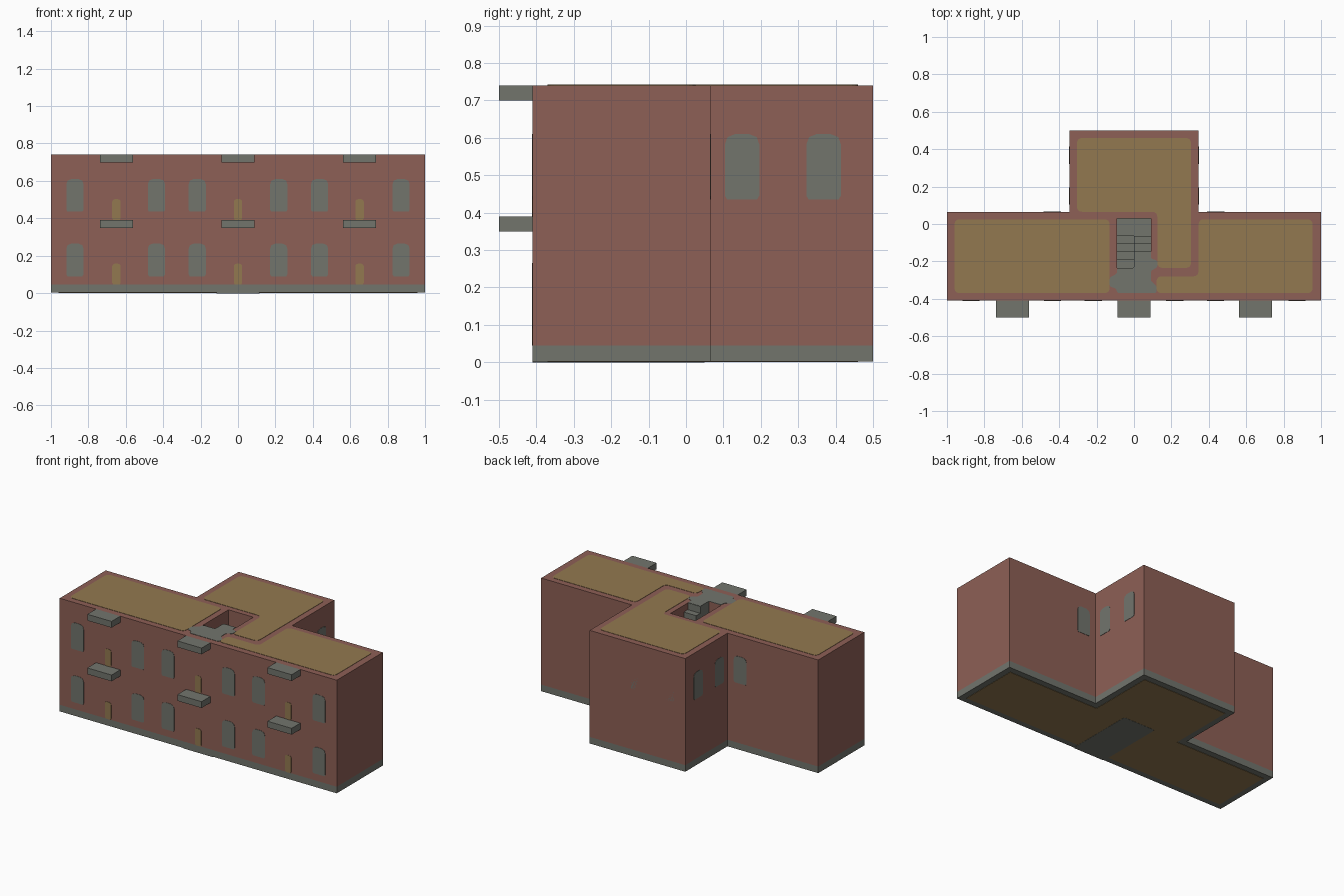
import bpy, bmesh, math
from mathutils import Matrix, Vector

if "Cube" in bpy.data.objects:
    bpy.data.objects.remove(bpy.data.objects["Cube"])


def material(name, rgb):
    m = bpy.data.materials.new(name)
    m.diffuse_color = (*rgb, 1)
    m.use_nodes = True
    m.node_tree.nodes["Principled BSDF"].inputs["Base Color"].default_value = m.diffuse_color
    return m


BRICK = material("brick_red", (0.27, 0.115, 0.092))
STONE = material("stone_grey", (0.168, 0.176, 0.152))
OCHRE = material("ochre", (0.29, 0.19, 0.08))


def prism(name, pts, z0, z1, mat, matrix=Matrix()):
    """Extrude a flat outline between two heights."""
    bm = bmesh.new()
    face = bm.faces.new([bm.verts.new((x, y, z0)) for x, y in pts])
    ext = bmesh.ops.extrude_face_region(bm, geom=[face])
    bmesh.ops.translate(bm, vec=(0, 0, z1 - z0),
                        verts=[v for v in ext["geom"] if isinstance(v, bmesh.types.BMVert)])
    bmesh.ops.recalc_face_normals(bm, faces=bm.faces[:])
    bm.transform(matrix)
    mesh = bpy.data.meshes.new(name)
    bm.to_mesh(mesh)
    bm.free()
    mesh.materials.append(mat)
    ob = bpy.data.objects.new(name, mesh)
    bpy.context.collection.objects.link(ob)
    return ob


def rect(x0, x1, y0, y1):
    return [(x0, y0), (x1, y0), (x1, y1), (x0, y1)]


def rounded(pts, r, steps=4):
    """Round each corner of an outline with a short curve."""
    out = []
    for i, p in enumerate(pts):
        p = Vector(p)
        a, b = Vector(pts[i - 1]), Vector(pts[(i + 1) % len(pts)])
        a = p + (a - p).normalized() * min(r, (a - p).length * 0.49)
        b = p + (b - p).normalized() * min(r, (b - p).length * 0.49)
        for k in range(steps + 1):
            t = k / steps
            out.append(tuple(a * (1 - t) ** 2 + p * 2 * t * (1 - t) + b * t * t))
    return out


def tee(inset):
    """T-shaped floor plan: long front range and a rear wing."""
    i = inset
    half = [(1 - i, -0.41 + i), (1 - i, 0.065 - i), (0.345 - i, 0.065 - i), (0.345 - i, 0.5 - i)]
    return half + [(-x, y) for x, y in reversed(half)]


TOP, FLOOR, BASE = 0.74, 0.39, 0.045

# Walls with an open stairwell
walls = prism("walls", tee(0), BASE, TOP, BRICK)
cutter = prism("stairwell_cutter", rect(-0.09, 0.09, -0.235, 0.03), FLOOR, 0.9, BRICK)
mod = walls.modifiers.new("stairwell", "BOOLEAN")
mod.operation, mod.solver, mod.object = "DIFFERENCE", "EXACT", cutter
bpy.context.view_layer.objects.active = walls
walls.select_set(True)
bpy.ops.object.modifier_apply(modifier=mod.name)
bpy.data.objects.remove(cutter)

# Plinth and painted underside
prism("plinth", tee(0), 0.002, BASE, STONE)
prism("underside_floor", tee(0.04), 0, 0.004, OCHRE)
prism("underside_stair_floor", rounded(rect(-0.115, 0.115, -0.41, 0.05), 0.015), -0.001, 0.004, STONE)

# Switchback stair: right flight from the top, landing, left flight down
rise, run = (TOP - FLOOR) / 8, 0.0427
prism("stair_top", rect(0, 0.09, -0.235, -0.147), FLOOR, TOP, STONE)
for k in range(2):
    y = -0.147 + k * 0.0415
    prism("right_step", rect(0, 0.09, y, y + 0.0415), FLOOR, TOP - (k + 1) * rise, STONE)
prism("stair_landing", rect(-0.09, 0.09, -0.064, 0.03), FLOOR, TOP - 3 * rise, STONE)
for k in range(4):
    y = -0.064 - k * run
    prism("left_step", rect(-0.09, 0, y - run, y), FLOOR, TOP - (k + 4) * rise, STONE)

# Painted roof areas
Z0, Z1 = TOP - 0.002, TOP + 0.002
prism("left_roof", rounded(rect(-0.96, -0.13, -0.37, 0.025), 0.03), Z0, Z1, OCHRE)
prism("right_roof", rounded([(0.12, -0.37), (0.955, -0.37), (0.955, 0.025), (0.345, 0.025),
                             (0.345, -0.28), (0.12, -0.28)], 0.03), Z0, Z1, OCHRE)
prism("wing_roof", rounded([(-0.305, 0.065), (0.125, 0.065), (0.125, -0.235), (0.305, -0.235),
                            (0.305, 0.46), (-0.305, 0.46)], 0.03), Z0, Z1, OCHRE)
prism("roof_landing", rounded([(-0.09, -0.235), (0, -0.235), (0, -0.149), (0.09, -0.149),
                               (0.09, -0.185), (0.125, -0.195), (0.125, -0.232), (0.09, -0.25),
                               (0.09, -0.305), (0.12, -0.33), (0.12, -0.37), (-0.09, -0.37),
                               (-0.095, -0.345), (-0.13, -0.335), (-0.13, -0.285),
                               (-0.09, -0.265)], 0.012), Z0, Z1, STONE)


def wall_plate(name, x, y, z0, z1, width, angle, mat):
    """Thin opening plate with a softly arched top, set on a wall."""
    w, c = width / 2, width * 0.3
    pts = [(-w + 0.006, z0), (w - 0.006, z0), (w, z0 + 0.01), (w, z1 - c), (w - c * 0.25, z1 - c * 0.3),
           (w - c, z1), (c - w, z1), (c * 0.25 - w, z1 - c * 0.3), (-w, z1 - c), (-w, z0 + 0.01)]
    m = Matrix.Translation((x, y, 0)) @ Matrix.Rotation(math.radians(angle), 4, "Z") \
        @ Matrix.Rotation(math.pi / 2, 4, "X")
    prism(name, pts, -0.002, 0.002, mat, m)


# Front windows, doors and balconies on both storeys
for floor in (BASE, FLOOR):
    for x in (0.872, 0.436, 0.218):
        for s in (-1, 1):
            wall_plate("front_window", s * x, -0.41, floor + 0.045, floor + 0.22, 0.092, 0, STONE)
    for x in (-0.65, 0, 0.65):
        wall_plate("front_door", x, -0.41, floor, floor + 0.112, 0.045, 0, OCHRE)
        top = floor + TOP - FLOOR if floor == FLOOR else FLOOR
        prism("balcony", rect(x - 0.0875, x + 0.0875, -0.5, -0.41), top - 0.041, top, STONE)

# Upper windows around the rear
for x in (-0.217, 0, 0.217):
    wall_plate("wing_back_window", x, 0.498, 0.435, 0.61, 0.092, 180, STONE)
for s in (-1, 1):
    wall_plate("rear_window", s * 0.437, 0.065, 0.435, 0.61, 0.092, 180, STONE)
    for y in (0.15, 0.368):
        wall_plate("wing_side_window", s * 0.345, y, 0.435, 0.61, 0.092, 90 * s, STONE)
